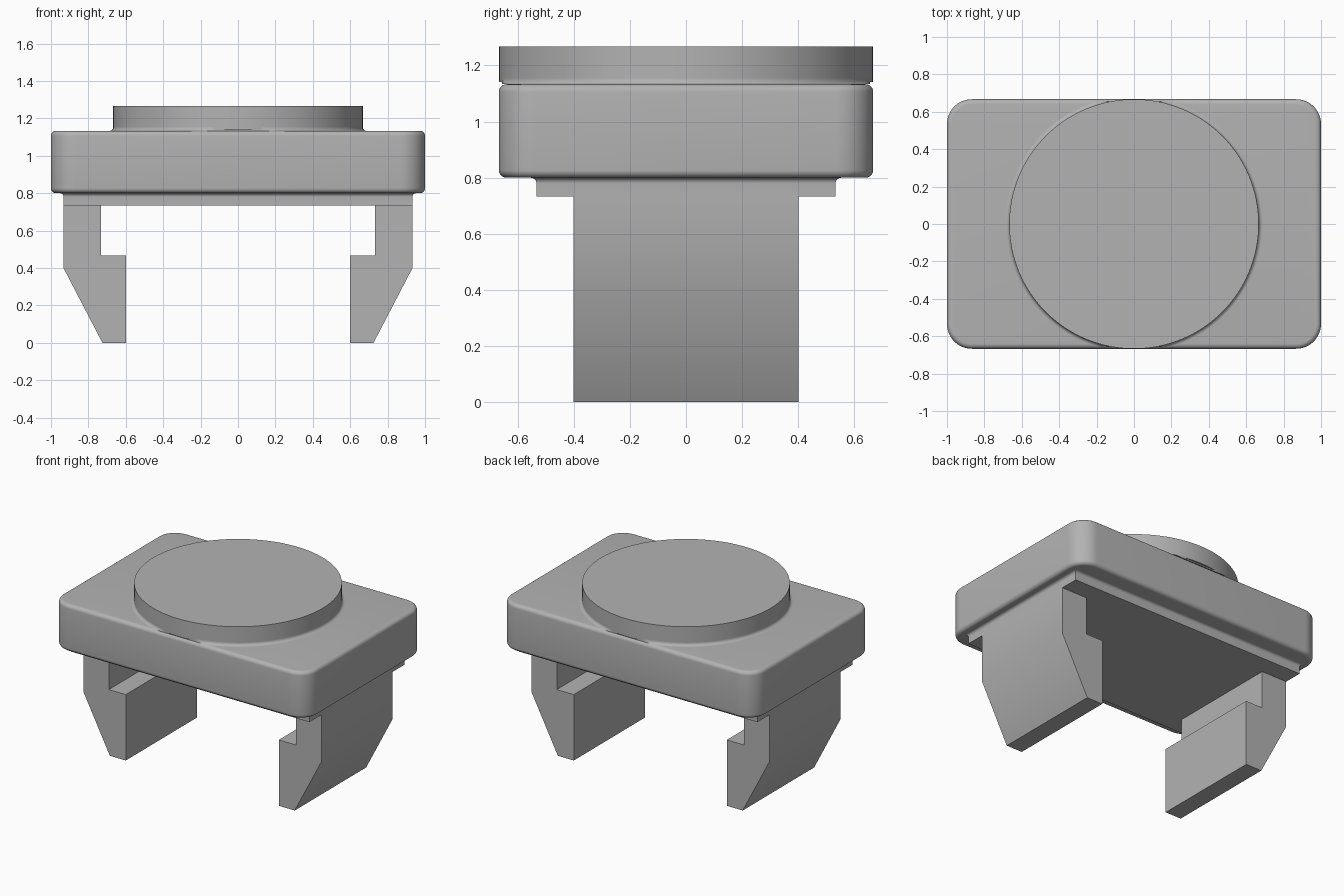
import bpy
import math

default = bpy.data.objects.get("Cube")
if default:
    bpy.data.objects.remove(default, do_unlink=True)

grey = bpy.data.materials.new("light grey plastic")
grey.use_nodes = True
colour = (0.45, 0.45, 0.45, 1)
grey.diffuse_color = colour
grey.node_tree.nodes["Principled BSDF"].inputs["Base Color"].default_value = colour


def add_part(name, verts, faces):
    mesh = bpy.data.meshes.new(name)
    mesh.from_pydata(verts, [], faces)
    mesh.materials.append(grey)
    part = bpy.data.objects.new(name, mesh)
    bpy.context.collection.objects.link(part)
    bpy.ops.object.select_all(action="DESELECT")
    part.select_set(True)
    bpy.context.view_layer.objects.active = part
    bpy.ops.object.shade_smooth_by_angle(angle=math.radians(30))
    return part


def loft(name, rings):
    """Capped solid through rings that all have the same number of points."""
    n = len(rings[0])
    faces = [tuple(reversed(range(n)))]
    for k in range(len(rings) - 1):
        for i in range(n):
            j = (i + 1) % n
            faces.append((k * n + i, k * n + j, (k + 1) * n + j, (k + 1) * n + i))
    faces.append(tuple(range((len(rings) - 1) * n, len(rings) * n)))
    return add_part(name, [p for ring in rings for p in ring], faces)


def rounded_rect(hx, hy, r, z, steps=12):
    corners = [(1, 1), (-1, 1), (-1, -1), (1, -1)]
    ring = []
    for quarter, (sx, sy) in enumerate(corners):
        for s in range(steps + 1):
            a = math.pi / 2 * (quarter + s / steps)
            ring.append((sx * (hx - r) + r * math.cos(a),
                         sy * (hy - r) + r * math.sin(a), z))
    return ring


def rectangle(hx, hy, z):
    return [(hx, hy, z), (-hx, hy, z), (-hx, -hy, z), (hx, -hy, z)]


def circle(r, z, y_limit=1, n=128):
    ring = []
    for i in range(n):
        a = 2 * math.pi * i / n
        y = r * math.sin(a)
        ring.append((r * math.cos(a), max(-y_limit, min(y_limit, y)), z))
    return ring


arc = [math.pi / 2 * s / 6 for s in range(7)]
edge = 0.027     # rounding of the housing rims
fillet = 0.02    # concave blend where parts meet
z_plate, z_low, z_high, z_top = 0.733, 0.8, 1.133, 1.267

# Housing block with rounded corners and rims
offsets = [(edge * (1 - math.sin(a)), z_low + edge * (1 - math.cos(a))) for a in arc]
offsets += [(edge * (1 - math.cos(a)), z_high - edge * (1 - math.sin(a))) for a in arc]
loft("housing", [rounded_rect(1 - d, 0.667 - d, 0.133 - d, z) for d, z in offsets])

# Round cap, with a blend at its foot kept inside the housing
loft("round_cap", [circle(0.667, z_high + 0.008), circle(0.667, z_top)])
loft("cap_blend", [circle(0.667 + fillet * (1 - math.sin(a)),
                          z_high + fillet * (1 - math.cos(a)), 0.655) for a in arc])

# Base plate flaring into the housing
plate = [rectangle(0.933, 0.533, z_plate)]
for a in arc:
    d = fillet * (1 - math.cos(a))
    plate.append(rectangle(0.933 + d, 0.533 + d, z_low - fillet * (1 - math.sin(a))))
loft("base_plate", plate)

# Hooked clip legs, one on each side
profile = [(0.933, z_plate), (0.933, 0.4), (0.725, 0), (0.6, 0),
           (0.6, 0.467), (0.733, 0.467), (0.733, z_plate)]
for name, side in (("left_clip", 1), ("right_clip", -1)):
    ring = [(side * x, z) for x, z in profile]
    loft(name, [[(x, -side * 0.4, z) for x, z in reversed(ring)],
                [(x, side * 0.4, z) for x, z in reversed(ring)]])
